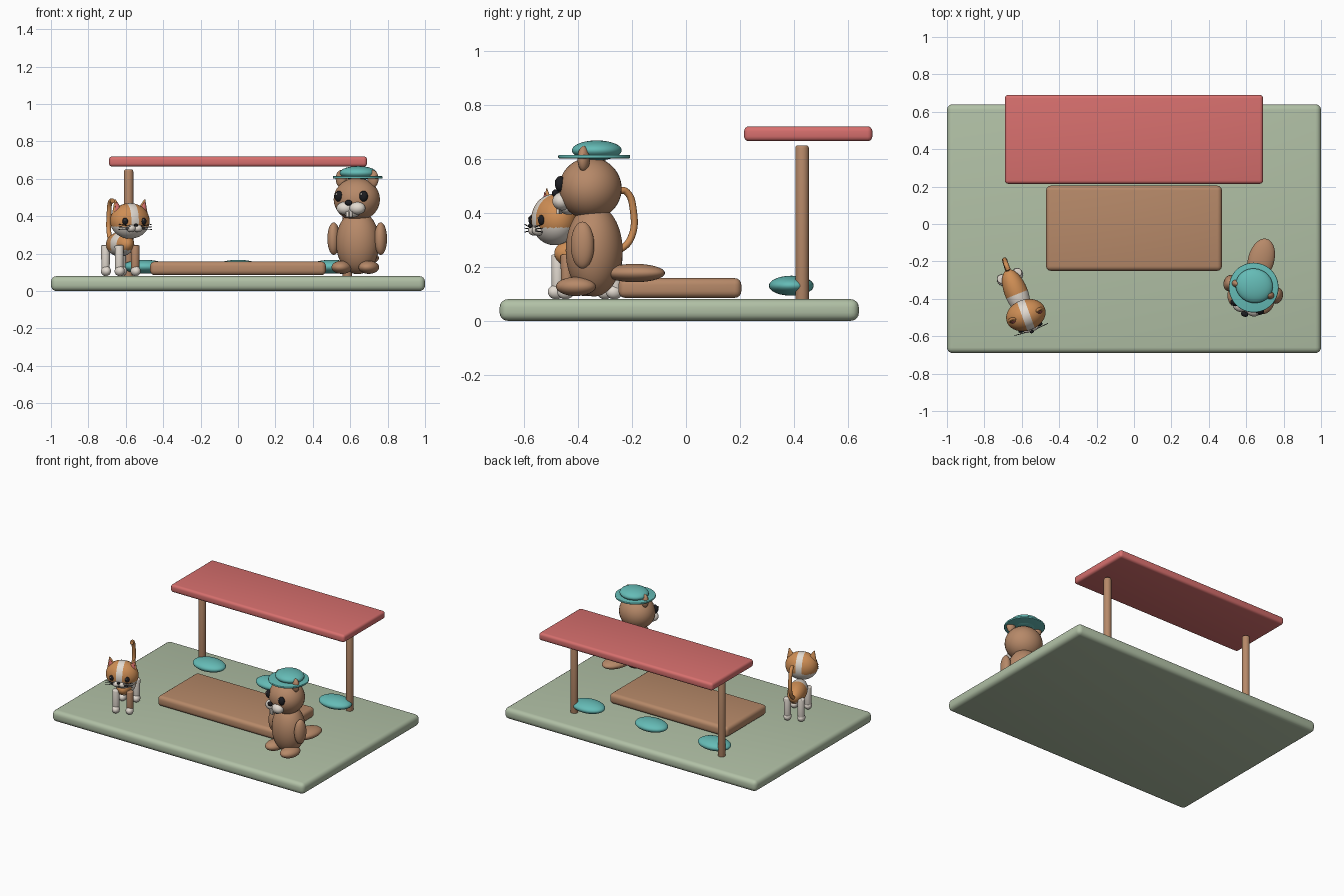
import bpy, bmesh, math
from mathutils import Matrix, Vector

cube = bpy.data.objects.get("Cube")
if cube:
    bpy.data.objects.remove(cube, do_unlink=True)


def material(name, r, g, b):
    m = bpy.data.materials.new(name)
    m.use_nodes = True
    m.diffuse_color = (r, g, b, 1)
    bsdf = next(n for n in m.node_tree.nodes if n.type == 'BSDF_PRINCIPLED')
    bsdf.inputs["Base Color"].default_value = (r, g, b, 1)
    return m


GREEN = material("sage green", .44, .53, .38)
RED = material("coral red", .68, .16, .155)
BROWN = material("warm brown", .47, .25, .14)
TEAL = material("teal", .13, .50, .47)
ORANGE = material("ginger orange", .62, .27, .09)
WHITE = material("cream white", .76, .70, .63)
BLACK = material("near black", .012, .012, .015)


def finish(name, bm, mats, frame, rule=None):
    """Turn a bmesh into a smooth object; rule picks a material slot per face centre."""
    for f in bm.faces:
        f.smooth = True
        if rule:
            f.material_index = rule(f.calc_center_median())
    me = bpy.data.meshes.new(name)
    bm.transform(frame)
    bm.to_mesh(me)
    bm.free()
    for m in mats:
        me.materials.append(m)
    ob = bpy.data.objects.new(name, me)
    bpy.context.collection.objects.link(ob)
    return ob


WORLD = Matrix.Identity(4)


def ball(name, at, size, mat, frame=WORLD, pole='Z', rule=None, seg=32):
    bm = bmesh.new()
    bmesh.ops.create_uvsphere(bm, u_segments=seg, v_segments=seg * 3 // 4, radius=1)
    turn = {'Z': WORLD, 'X': Matrix.Rotation(math.pi / 2, 4, 'Y'),
            'Y': Matrix.Rotation(math.pi / 2, 4, 'X')}[pole]
    bm.transform(Matrix.Diagonal((*size, 1)) @ turn)
    mats = mat if isinstance(mat, list) else [mat]
    return finish(name, bm, mats, frame @ Matrix.Translation(at), rule)


def box(name, low, high, bevel, mat, frame=WORLD):
    low, high = Vector(low), Vector(high)
    bm = bmesh.new()
    bmesh.ops.create_cube(bm, size=1)
    bm.transform(Matrix.Translation((low + high) / 2) @ Matrix.Diagonal((*(high - low), 1)))
    bmesh.ops.bevel(bm, geom=bm.edges[:], offset=bevel, segments=4, profile=.5, affect='EDGES')
    ob = finish(name, bm, [mat], frame)
    ob.data.set_sharp_from_angle(angle=math.radians(35))
    return ob


def cone(name, at, r1, r2, height, mat, frame=WORLD, bevel=0, squash=1, seg=32):
    bm = bmesh.new()
    bmesh.ops.create_cone(bm, cap_ends=True, segments=seg, radius1=r1, radius2=r2, depth=height)
    if bevel:
        rims = [e for e in bm.edges if abs(e.verts[0].co.z - e.verts[1].co.z) < 1e-5]
        bmesh.ops.bevel(bm, geom=rims, offset=bevel, segments=3, profile=.5, affect='EDGES')
    bm.transform(Matrix.Diagonal((1, squash, 1, 1)))
    ob = finish(name, bm, [mat], frame @ Matrix.Translation(at))
    ob.data.set_sharp_from_angle(angle=math.radians(40))
    return ob


def tube(name, points, radius, mat, frame=WORLD):
    cu = bpy.data.curves.new(name, 'CURVE')
    cu.dimensions = '3D'
    cu.bevel_depth, cu.bevel_resolution, cu.use_fill_caps = radius, 3, True
    sp = cu.splines.new('BEZIER')
    sp.bezier_points.add(len(points) - 1)
    for bp, p in zip(sp.bezier_points, points):
        bp.co = frame @ Vector(p)
        bp.handle_left_type = bp.handle_right_type = 'AUTO'
    cu.materials.append(mat)
    ob = bpy.data.objects.new(name, cu)
    bpy.context.collection.objects.link(ob)


def place(x, y, degrees):
    return Matrix.Translation((x, y, 0)) @ Matrix.Rotation(math.radians(degrees), 4, 'Z')


SIDES = (("right", -1), ("left", 1))

# Ground, low table, canopy and seat cushions
box("ground_slab", (-1, -.69, 0), (1, .64, .08), .03, GREEN)
box("low_table", (-.47, -.25, .085), (.47, .205, .158), .025, BROWN)
box("canopy_roof", (-.69, .215, .665), (.69, .69, .72), .018, RED)
for side, s in SIDES:
    cone(side + "_post", (s * .585, .43, .36), .025, .025, .58, BROWN, bevel=.01)
for side, s in SIDES + (("middle", 0),):
    ball(side + "_cushion", (s * .5, .39, .13), (.118, .083, .037), TEAL)

# Beaver: body, limbs and tail
B = place(.64, -.34, -15)
ball("beaver_body", (0, 0, .26), (.117, .105, .17), BROWN, B)
ball("beaver_tail", (0, .155, .177), (.07, .115, .034), BROWN, B)
for side, s in SIDES:
    ball(f"beaver_{side}_arm", (s * .13, -.01, .28), (.033, .044, .087), BROWN, B)
    ball(f"beaver_{side}_foot", (s * .075, -.05, .127), (.053, .075, .035), BROWN, B)

# Beaver: head and face
H = place(.64, -.34, -19)
ball("beaver_head", (0, -.015, .49), (.125, .115, .115), BROWN, H)
ball("beaver_nose", (0, -.15, .472), (.02, .014, .015), BLACK, H)
ball("beaver_chin", (0, -.10, .42), (.045, .035, .027), WHITE, H)
for side, s in SIDES:
    ball(f"beaver_{side}_ear", (s * .09, -.01, .6), (.03, .022, .047), BROWN, H)
    ball(f"beaver_{side}_cheek", (s * .036, -.112, .443), (.044, .036, .034), WHITE, H)
    ball(f"beaver_{side}_eye", (s * .07, -.108, .507), (.024, .02, .029), BLACK, H)
    ball(f"beaver_{side}_eye_glint", (s * .07 - .007, -.126, .518), (.006, .005, .006), WHITE, H, seg=12)
    box(f"beaver_{side}_tooth", (s * .009 - .008, -.143, .395), (s * .009 + .008, -.132, .425),
        .002, WHITE, H)

# Beaver: sun hat
cone("hat_brim", (0, 0, .608), .133, .133, .013, TEAL, B, bevel=.004, seg=48)
ball("hat_crown", (0, .01, .631), (.1, .092, .037), TEAL, B)

# Cat: body with a pale belly and shoulder band
C = place(-.63, -.365, 22)


def coat(p):
    return 1 if p.z < -.03 or -.075 < p.y < -.015 else 0


ball("cat_body", (0, 0, .25), (.062, .13, .065), [ORANGE, WHITE], C, 'Y', coat, 48)
for side, s in SIDES:
    for end, y in (("front", -.1), ("back", .095)):
        upper = BROWN if (side, end) == ("left", "front") else WHITE
        cone(f"cat_{side}_{end}_leg", (s * .046, y, .175), .022, .024, .14, upper, C, bevel=.006)
        ball(f"cat_{side}_{end}_paw", (s * .046, y - .006, .107), (.026, .032, .027), WHITE, C)
tube("cat_tail", [(0, .11, .25), (.005, .168, .3), (.008, .18, .41), (.006, .15, .48), (.006, .125, .482)],
     .013, ORANGE, C)

# Cat: head with a blaze and pale lower face
F = place(-.578, -.487, 20)


def face_marks(p):
    return 1 if abs(p.x) < .019 or p.z < -.03 else 0


ball("cat_head", (0, 0, .375), (.108, .083, .095), [ORANGE, WHITE], F, 'X', face_marks, 64)
ball("cat_nose", (0, -.095, .352), (.011, .008, .008), BLACK, F, seg=16)
for side, s in SIDES:
    ball(f"cat_{side}_muzzle", (s * .02, -.072, .335), (.026, .022, .02), WHITE, F)
    ball(f"cat_{side}_eye", (s * .052, -.07, .373), (.016, .012, .019), BLACK, F)
    ball(f"cat_{side}_eye_glint", (s * .052 - .005, -.081, .38), (.004, .003, .004), WHITE, F, seg=12)
    tilt = F @ Matrix.Translation((s * .075, 0, .448)) @ Matrix.Rotation(s * .22, 4, 'Y')
    cone(f"cat_{side}_ear", (0, 0, 0), .038, .003, .085, ORANGE, tilt, squash=.6)
    cone(f"cat_{side}_inner_ear", (0, -.009, -.004), .027, .002, .066, RED, tilt, squash=.6)
    for i in (-1, 0, 1):
        tube(f"cat_{side}_whisker_{i + 2}",
             [(s * .03, -.088, .34 + i * .007), (s * .095, -.082, .343 + i * .014)],
             .0018, BLACK, F)
